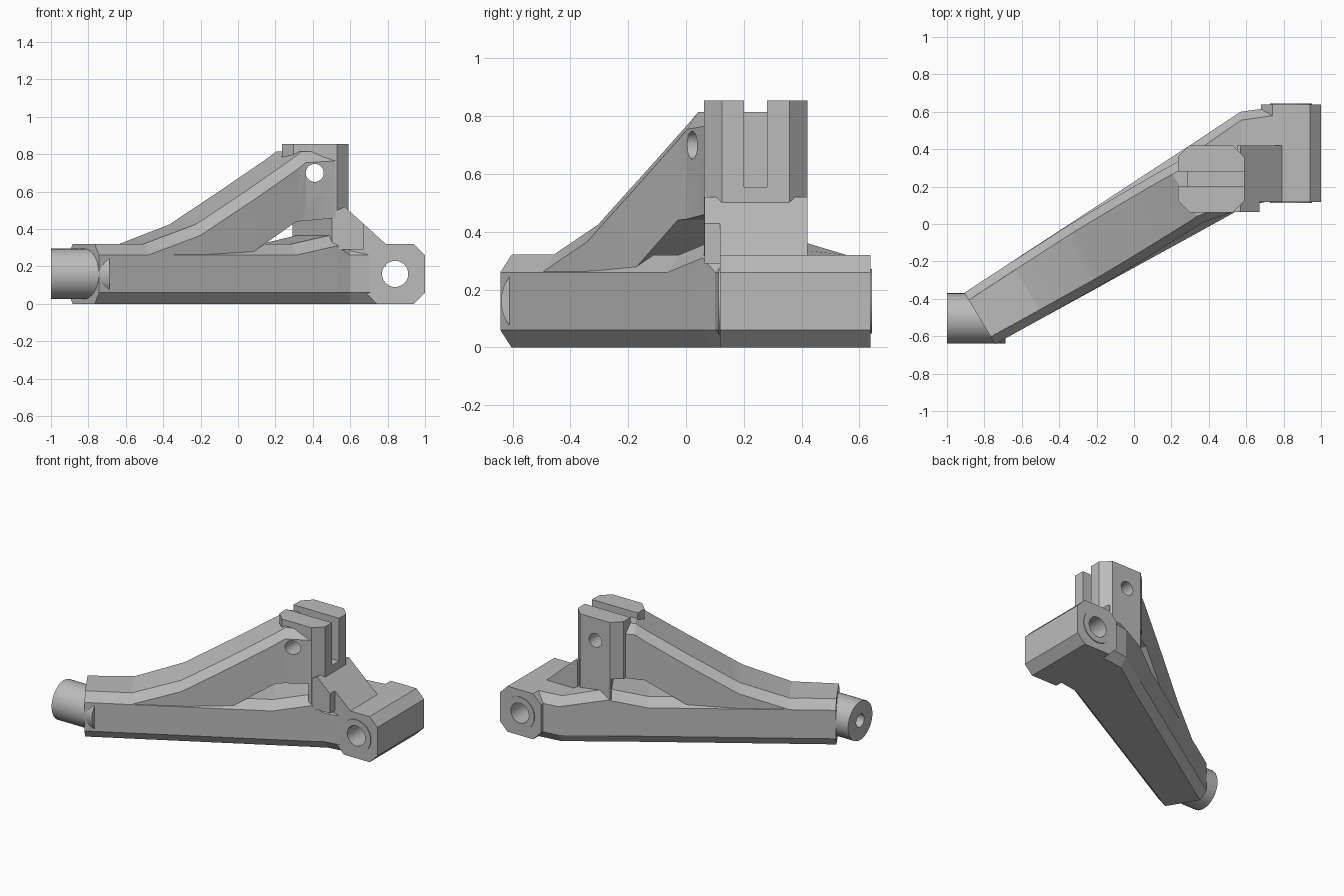
import bpy, bmesh, math
from mathutils import Vector, Matrix

cube = bpy.data.objects.get("Cube")
if cube:
    bpy.data.objects.remove(cube, do_unlink=True)

grey = bpy.data.materials.new("plain_grey")
grey.use_nodes = True
grey.diffuse_color = (0.5, 0.5, 0.5, 1)
grey.node_tree.nodes["Principled BSDF"].inputs["Base Color"].default_value = (0.5, 0.5, 0.5, 1)

ANGLE = math.radians(31)          # heading of the arm in plan
ALONG = Vector((math.cos(ANGLE), math.sin(ANGLE), 0))
ACROSS = Vector((-math.sin(ANGLE), math.cos(ANGLE), 0))
START = Vector((-0.825, -0.505, 0))


def on_arm(u, v, z=0):
    return START + ALONG * u + ACROSS * v + Vector((0, 0, z))


def finish(name, bm):
    bmesh.ops.recalc_face_normals(bm, faces=bm.faces)
    mesh = bpy.data.meshes.new(name)
    bm.to_mesh(mesh)
    bm.free()
    mesh.materials.append(grey)
    obj = bpy.data.objects.new(name, mesh)
    bpy.context.collection.objects.link(obj)
    return obj


def loft(name, rings):
    """Skin a row of equal rings and cap both ends."""
    bm = bmesh.new()
    loops = [[bm.verts.new(p) for p in ring] for ring in rings]
    n = len(loops[0])
    for a, b in zip(loops, loops[1:]):
        for i in range(n):
            j = (i + 1) % n
            bm.faces.new((a[i], a[j], b[j], b[i]))
    bm.faces.new(loops[0])
    bm.faces.new(loops[-1])
    return finish(name, bm)


def prism(name, outline, shift):
    return loft(name, [[Vector(p) for p in outline],
                       [Vector(p) + Vector(shift) for p in outline]])


def box(name, low, high):
    (x, y, z), (X, Y, Z) = low, high
    return prism(name, [(x, y, z), (X, y, z), (X, Y, z), (x, Y, z)], (0, 0, Z - z))


def rod(name, axis, centre, radius, length):
    bm = bmesh.new()
    bmesh.ops.create_cone(bm, cap_ends=True, segments=48, radius1=radius,
                          radius2=radius, depth=length)
    turn = Matrix.Rotation(math.pi / 2, 4, "Y" if axis == "x" else "X")
    bm.transform(Matrix.Translation(centre) @ turn)
    return finish(name, bm)


def cut(cutter, *targets):
    for obj in targets:
        mod = obj.modifiers.new("cut", "BOOLEAN")
        mod.operation, mod.solver, mod.object = "DIFFERENCE", "EXACT", cutter
        bpy.context.view_layer.objects.active = obj
        bpy.ops.object.modifier_apply(modifier=mod.name)
    bpy.data.objects.remove(cutter, do_unlink=True)


def section(front, back, low, high, bevel_low, bevel_high, inset=0.045):
    """Upright ring between two plan points, with bevelled corners."""
    f, b = Vector(front).to_3d(), Vector(back).to_3d()
    step = (b - f).normalized() * inset
    f2, b2 = f + step, b - step
    if not bevel_low:
        f2l, b2l = f + step * 0.01, b - step * 0.01
    else:
        f2l, b2l = f2, b2
    pairs = [(f, low + bevel_low), (f, high - bevel_high), (f2, high), (b2, high),
             (b, high - bevel_high), (b, low + bevel_low), (b2l, low), (f2l, low)]
    return [p + Vector((0, 0, z)) for p, z in pairs]


def plan(u, half):
    return on_arm(u, -half).xy, on_arm(u, half).xy


# Lower beam, tapering wider and turning into the pivot barrel
stations = [(0, 0.16, 0.32), (0.92, 0.195, 0.32), (1.2, 0.206, 0.32), (1.45, 0.215, 0.37)]
rings = [section(*plan(u, h), 0, top, 0.06, 0.06) for u, h, top in stations]
rings.append(section((0.6, 0.1), (0.57, 0.6), 0, 0.32, 0.06, 0.06))
rings.append(section((0.75, 0.125), (0.75, 0.625), 0, 0.32, 0.06, 0.06))
lower_beam = loft("lower_beam", rings)

# Upper rib rising to the tower above the window
stations = [(0.002, 0.159, 0.1, 0.321), (0.3, 0.17, 0.1, 0.321), (0.617, 0.181, 0.1, 0.425),
            (0.67, 0.182, 0.15, 0.455), (0.936, 0.182, 0.27, 0.607), (1.22, 0.178, 0.44, 0.775),
            (1.28, 0.175, 0.444, 0.815)]
rings = [section(*plan(u, h), low, top, 0, 0.06) for u, h, low, top in stations]
rings.append(section((0.53, 0.065), (0.35, 0.4), 0.46, 0.815, 0, 0.05))
upper_rib = loft("upper_rib", rings)

# Slotted tower with clipped corners
x0, x1, y0, y1, c = 0.235, 0.59, 0.062, 0.42, 0.062
clipped = [(x0 + c, y0), (x1 - c, y0), (x1, y0 + c), (x1, y1 - c),
           (x1 - c, y1), (x0 + c, y1), (x0, y1 - c), (x0, y0 + c)]
tower = prism("tower", [(x, y, 0.2) for x, y in clipped], (0, 0, 0.655))
window = [(0.85, 0.2), (0.936, 0.285), (1.22, 0.44), (1.43, 0.458), (1.43, 0.3), (1.2, 0.25)]
cut(prism("window_cutter", [on_arm(u, -0.5, z) for u, z in window], ACROSS), tower)
cut(box("slot_cutter", (0.285, 0.2, 0.555), (0.8, 0.28, 1)), tower, upper_rib)
cut(box("slot_top_cutter", (0.1, 0.2, 0.805), (0.4, 0.28, 1)), tower)
cut(rod("tower_hole_cutter", "y", (0.41, 0.2, 0.70), 0.048, 1), tower, upper_rib)

# Sloping gusset between tower and barrel, with a stepped front
slope = [(0.55, 0.2), (0.55, 0.52), (0.57, 0.52), (0.79, 0.32), (0.79, 0.2)]
gusset = prism("gusset", [(x, 0.118, z) for x, z in slope], (0, 0.302, 0))
step = [(0.53, 0.29), (0.53, 0.5), (0.57, 0.52), (0.67, 0.429), (0.67, 0.29)]
gusset_step = prism("gusset_step", [(x, 0.064, z) for x, z in step], (0, 0.06, 0))

# Pivot barrel with raised rims and a through bore
c = 0.06
eight = [(0.68 + c, 0), (1 - c, 0), (1, c), (1, 0.32 - c),
         (1 - c, 0.32), (0.68 + c, 0.32), (0.68, 0.32 - c), (0.68, c)]
barrel = prism("pivot_barrel", [(x, 0.118, z) for x, z in eight], (0, 0.52, 0))
rim = rod("barrel_rims", "y", (0.84, 0.378, 0.16), 0.112, 0.532)
cut(rod("bore_cutter", "y", (0.84, 0.378, 0.16), 0.07, 1), barrel, rim, lower_beam)

# Hollow pin at the far end
pin = rod("end_pin", "x", (-0.843, -0.505, 0.16), 0.135, 0.314)
cut(rod("pin_hole_cutter", "x", (-0.9, -0.505, 0.16), 0.045, 0.3), pin)

# Smooth only the round surfaces
bpy.ops.object.select_all(action="DESELECT")
for obj in (tower, upper_rib, barrel, rim, pin):
    obj.select_set(True)
bpy.context.view_layer.objects.active = pin
bpy.ops.object.shade_smooth_by_angle(angle=math.radians(15))
